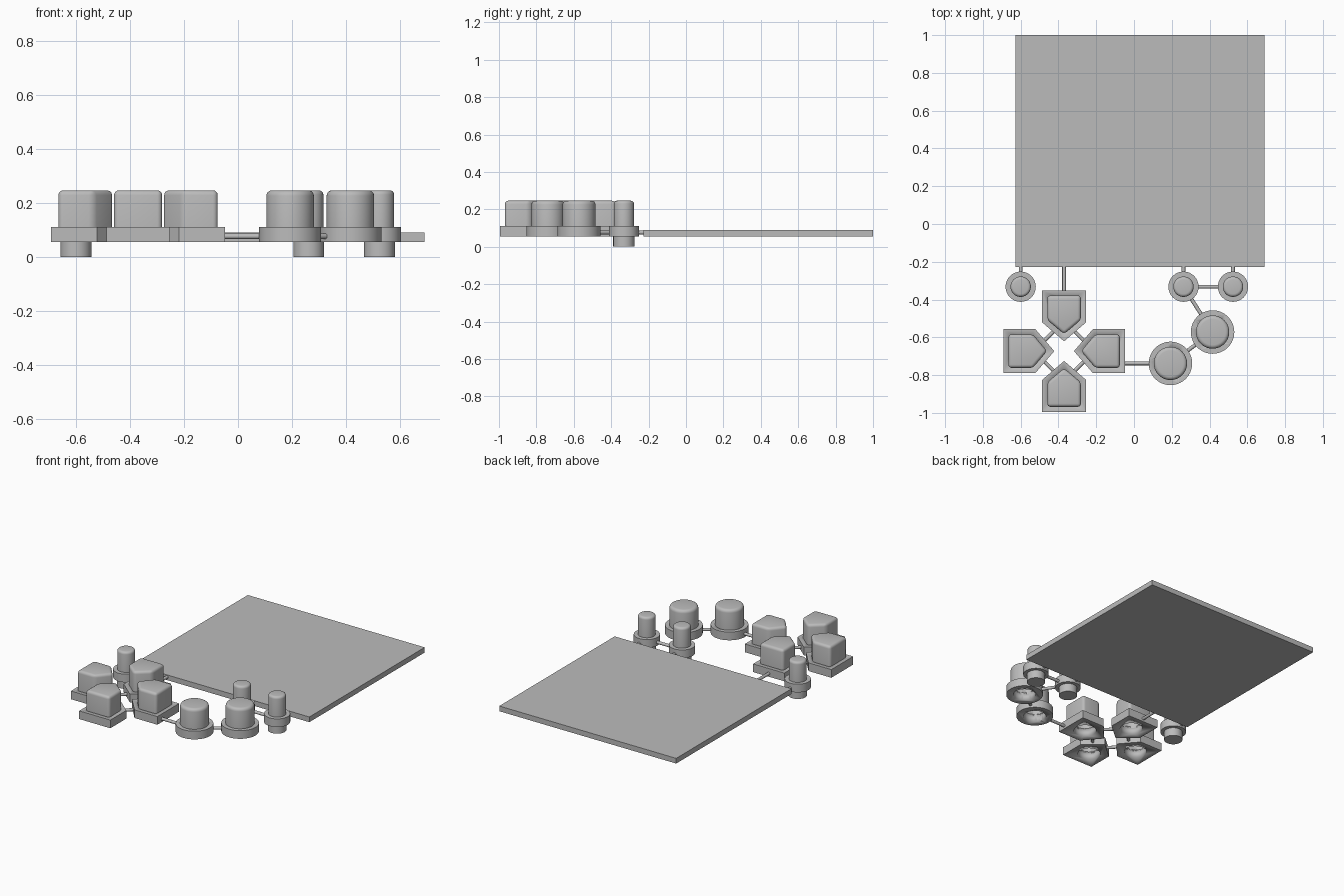
import bpy, bmesh, math
from mathutils import Matrix, Vector

if "Cube" in bpy.data.objects:
    bpy.data.objects.remove(bpy.data.objects["Cube"], do_unlink=True)

grey = bpy.data.materials.new("plain_grey")
grey.use_nodes = True
COLOUR = (0.5, 0.5, 0.5, 1)
grey.diffuse_color = COLOUR
for node in grey.node_tree.nodes:
    if node.type == 'BSDF_PRINCIPLED':
        node.inputs["Base Color"].default_value = COLOUR

BASE_Z, RIM_Z, TOP_Z = 0.055, 0.11, 0.246
HOLE_R, HOLE_TOP = 0.07, 0.18
ROD_Z, ROD_R = 0.076, 0.01


def finish(name, bm):
    mesh = bpy.data.meshes.new(name)
    bmesh.ops.recalc_face_normals(bm, faces=bm.faces)
    bm.to_mesh(mesh)
    bm.free()
    ob = bpy.data.objects.new(name, mesh)
    bpy.context.collection.objects.link(ob)
    mesh.materials.append(grey)
    bpy.ops.object.select_all(action='DESELECT')
    ob.select_set(True)
    bpy.context.view_layer.objects.active = ob
    bpy.ops.object.shade_smooth_by_angle(angle=math.radians(35))
    return ob


def circle(centre, r, n=48):
    return [(centre[0] + r * math.cos(math.tau * i / n),
             centre[1] + r * math.sin(math.tau * i / n)) for i in range(n)]


def prism(name, outline, z0, z1, bevel=0, sides=False):
    """Extrude an outline; optionally round its top rim and upright edges."""
    bm = bmesh.new()
    face = bm.faces.new([bm.verts.new((x, y, z0)) for x, y in outline])
    top = bmesh.ops.extrude_face_region(bm, geom=[face], use_keep_orig=True)["geom"]
    for v in top:
        if isinstance(v, bmesh.types.BMVert):
            v.co.z = z1
    if bevel:
        edges = [e for e in bm.edges if all(v.co.z > z1 - 0.001 for v in e.verts)
                 or (sides and abs(e.verts[0].co.z - e.verts[1].co.z) > 0.01)]
        bmesh.ops.bevel(bm, geom=edges, offset=bevel, segments=4, profile=0.5,
                        affect='EDGES', clamp_overlap=True)
    return finish(name, bm)


def hollow(ob, centre):
    """Cut the round socket from below and bake the result."""
    cutter = prism("socket_cutter", circle(centre, HOLE_R), BASE_Z - 0.05, HOLE_TOP)
    cutter.hide_render = True
    mod = ob.modifiers.new("socket", 'BOOLEAN')
    mod.operation, mod.object, mod.solver = 'DIFFERENCE', cutter, 'EXACT'
    bpy.context.view_layer.objects.active = ob
    bpy.ops.object.modifier_apply(modifier=mod.name)
    bpy.data.objects.remove(cutter, do_unlink=True)


def rod(name, a, b):
    a, b = Vector((*a, ROD_Z)), Vector((*b, ROD_Z))
    bm = bmesh.new()
    turn = (b - a).to_track_quat('Z', 'Y').to_matrix().to_4x4()
    bmesh.ops.create_cone(bm, cap_ends=True, segments=16, radius1=ROD_R, radius2=ROD_R,
                          depth=(b - a).length,
                          matrix=Matrix.Translation((a + b) / 2) @ turn)
    finish(name, bm)


# Flat screen plate
L, R, F, B = -0.627, 0.69, -0.227, 1.0
prism("screen_plate", [(L, F), (R, F), (R, B), (L, B)], BASE_Z, 0.09)

# Small round buttons with solid feet
small = {"left_small": (0.524, -0.332), "middle_small": (0.262, -0.332),
         "right_small": (-0.6, -0.332)}
for name, c in small.items():
    prism(name + "_foot", circle(c, 0.057), 0, BASE_Z + 0.01)
    prism(name + "_flange", circle(c, 0.08), BASE_Z, RIM_Z)
    prism(name + "_cap", circle(c, 0.054), RIM_Z - 0.01, TOP_Z, 0.016)
    rod(name + "_rod", c, (c[0], F + 0.01))

# Large round buttons, hollow underneath
large = {"inner_large": (0.193, -0.738), "outer_large": (0.416, -0.572)}
for name, c in large.items():
    hollow(prism(name + "_flange", circle(c, 0.115, 64), BASE_Z, RIM_Z), c)
    hollow(prism(name + "_cap", circle(c, 0.088, 64), RIM_Z - 0.01, TOP_Z, 0.02), c)

# Four pointed direction buttons around a common centre
CROSS = Vector((-0.37, -0.673))


def pointed(angle, half, outer, shoulder, tip):
    turn = Matrix.Rotation(angle, 2)
    pts = [(half, outer), (-half, outer), (-half, shoulder), (0, tip), (half, shoulder)]
    return [tuple(CROSS + turn @ Vector(p)) for p in pts]


for i, name in enumerate(("back", "right", "front", "left")):
    angle = i * math.pi / 2
    turn = Matrix.Rotation(angle, 2)
    c = CROSS + turn @ Vector((0, 0.206))
    hollow(prism(name + "_arrow_flange", pointed(angle, 0.116, 0.322, 0.152, 0.052),
                 BASE_Z, RIM_Z), c)
    hollow(prism(name + "_arrow_cap", pointed(angle, 0.089, 0.295, 0.165, 0.09),
                 RIM_Z - 0.01, TOP_Z, 0.018, True), c)
    rod(name + "_arrow_link", CROSS + turn @ Vector((-0.05, 0.11)),
        CROSS + turn @ Vector((-0.11, 0.05)))

# Connecting rods between the groups


def link(name, a, b, trim_a, trim_b):
    a, b = Vector(a), Vector(b)
    d = (b - a).normalized()
    rod(name, a + d * trim_a, b - d * trim_b)


link("small_button_link", small["middle_small"], small["left_small"], 0.05, 0.05)
link("small_to_large_link", small["middle_small"], large["outer_large"], 0.05, 0.105)
link("large_button_link", large["inner_large"], large["outer_large"], 0.105, 0.105)
link("arrow_to_large_link", (-0.06, -0.738), large["inner_large"], 0, 0.105)
link("arrow_to_plate_link", (CROSS.x, -0.36), (CROSS.x, F + 0.01), 0, 0)
